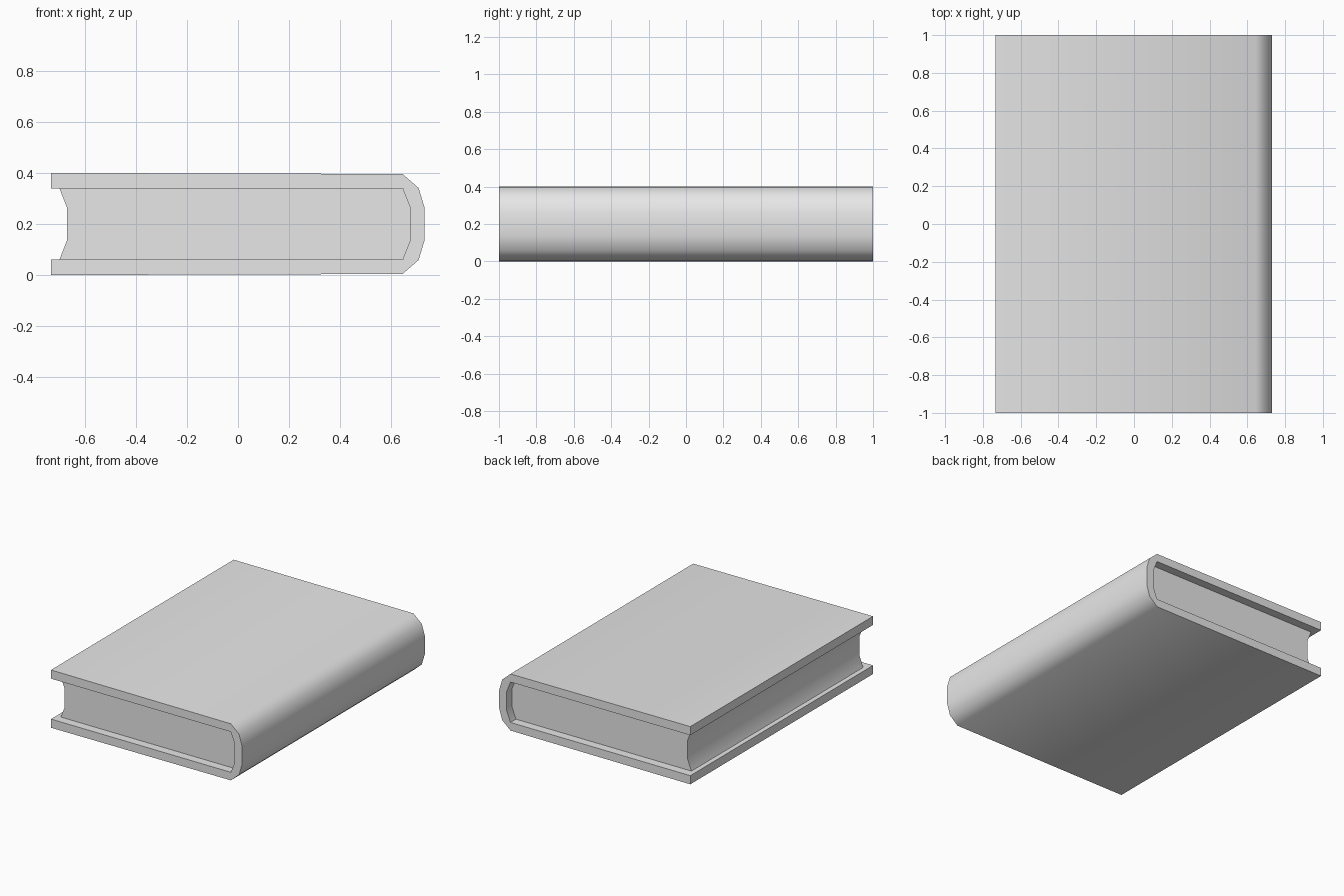
import bpy
import bmesh
import math

default_cube = bpy.data.objects.get("Cube")
if default_cube:
    bpy.data.objects.remove(default_cube, do_unlink=True)

MID = 0.2  # height of the book's plane of symmetry

grey = bpy.data.materials.new("plain_grey")
grey.use_nodes = True
colour = (0.8, 0.8, 0.8, 1.0)
grey.diffuse_color = colour
grey.node_tree.nodes["Principled BSDF"].inputs["Base Color"].default_value = colour


def mirrored(upper):
    """Add the reflection below the middle plane, in reverse order."""
    return upper + [(x, 2 * MID - z) for x, z in reversed(upper)]


def extrude_profile(name, profile, half_length):
    """Extrude an x-z outline along y, symmetric about y = 0."""
    bm = bmesh.new()
    face = bm.faces.new([bm.verts.new((x, -half_length, z)) for x, z in profile])
    result = bmesh.ops.extrude_face_region(bm, geom=[face], use_keep_orig=True)
    moved = [v for v in result["geom"] if isinstance(v, bmesh.types.BMVert)]
    bmesh.ops.translate(bm, verts=moved, vec=(0, 2 * half_length, 0))
    bmesh.ops.recalc_face_normals(bm, faces=bm.faces)
    mesh = bpy.data.meshes.new(name)
    bm.to_mesh(mesh)
    bm.free()
    mesh.materials.append(grey)
    obj = bpy.data.objects.new(name, mesh)
    bpy.context.collection.objects.link(obj)
    bpy.ops.object.select_all(action="DESELECT")
    obj.select_set(True)
    bpy.context.view_layer.objects.active = obj
    bpy.ops.object.shade_smooth_by_angle(angle=math.radians(45))
    return obj


# Cover: two boards joined by a rounded spine, open at the fore edge
outer = mirrored([(-0.733, 0.4), (0.645, 0.396), (0.708, 0.341), (0.731, 0.264)])
inner = mirrored([(-0.733, 0.34), (0.645, 0.34), (0.675, 0.263)])
extrude_profile("cover", outer + inner[::-1], 1.0)

# Pages: shorter block with a rounded back and a hollow fore edge
pages = mirrored([(-0.67, 0.264), (-0.7, 0.34), (0.645, 0.34), (0.675, 0.263)])
extrude_profile("pages", pages, 0.94)
